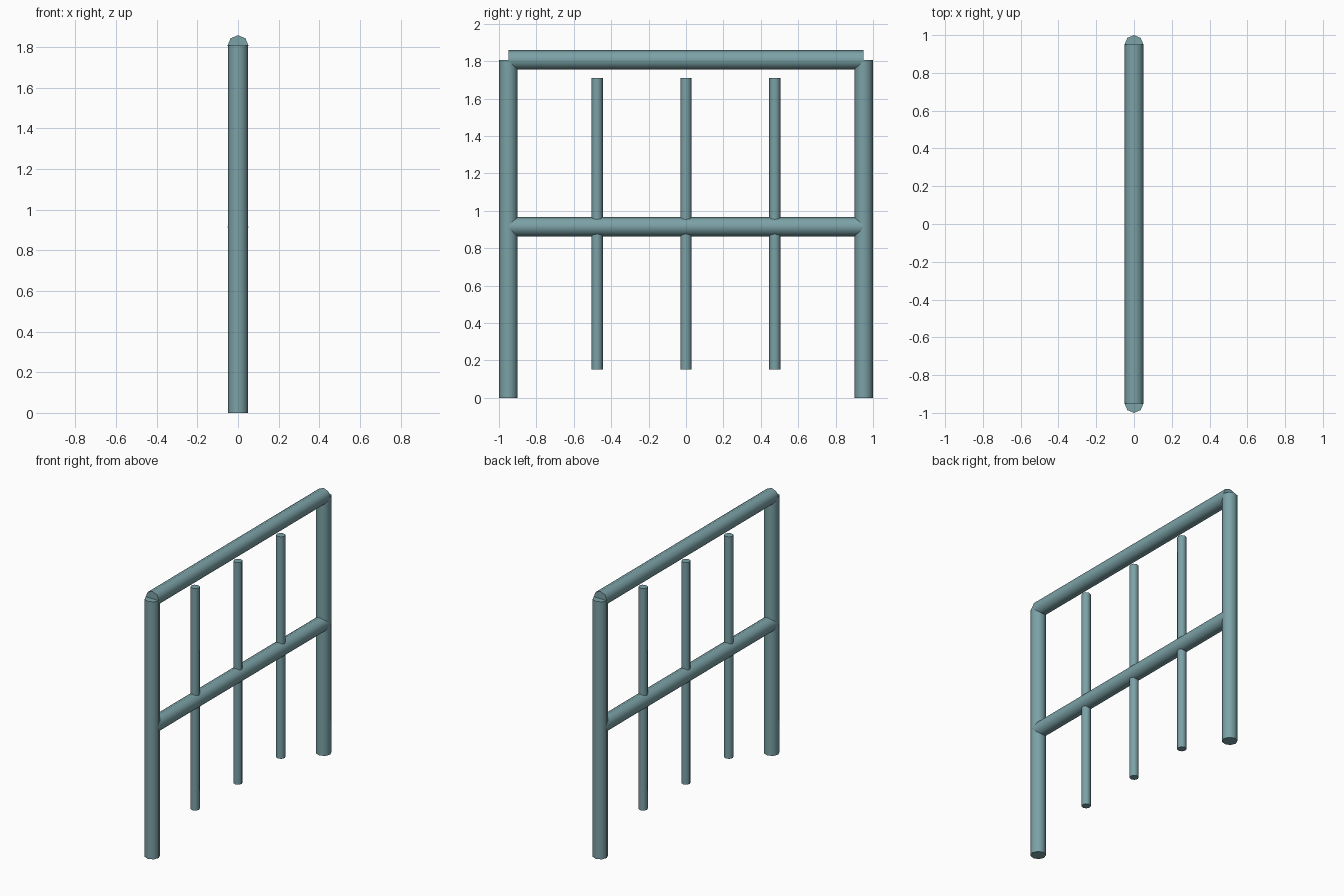
import bpy
import math

if "Cube" in bpy.data.objects:
    bpy.data.objects.remove(bpy.data.objects["Cube"])

SIDES = 8

# Painted blue-grey metal
paint = bpy.data.materials.new("blue_grey_paint")
paint.diffuse_color = (0.2, 0.36, 0.385, 1)
paint.use_nodes = True
paint.node_tree.nodes["Principled BSDF"].inputs["Base Color"].default_value = paint.diffuse_color


def tube(name, radius, start, end, along_y=False):
    """Capped low-poly tube, vertices on the axes, running along z or y."""
    centre = [(a + b) / 2 for a, b in zip(start, end)]
    length = max(abs(b - a) for a, b in zip(start, end))
    rot = (math.pi / 2, 0, 0) if along_y else (0, 0, 0)
    bpy.ops.mesh.primitive_cylinder_add(
        vertices=SIDES, radius=radius, depth=length, location=centre, rotation=rot)
    obj = bpy.context.object
    obj.name = name
    obj.data.materials.append(paint)
    bpy.ops.object.shade_smooth_by_angle(angle=math.radians(50))
    return obj


# End posts
for side, y in (("left", -0.95), ("right", 0.95)):
    tube(f"{side}_post", 0.05, (0, y, 0), (0, y, 1.807))

# Horizontal rails
for name, z in (("top_rail", 1.807), ("middle_rail", 0.915)):
    tube(name, 0.0515, (0, -0.95, z), (0, 0.95, z), along_y=True)

# Thin upright bars
for i in range(3):
    y = (i - 1) * 0.475
    tube(f"upright_bar_{i + 1}", 0.03, (0, y, 0.152), (0, y, 1.71))
